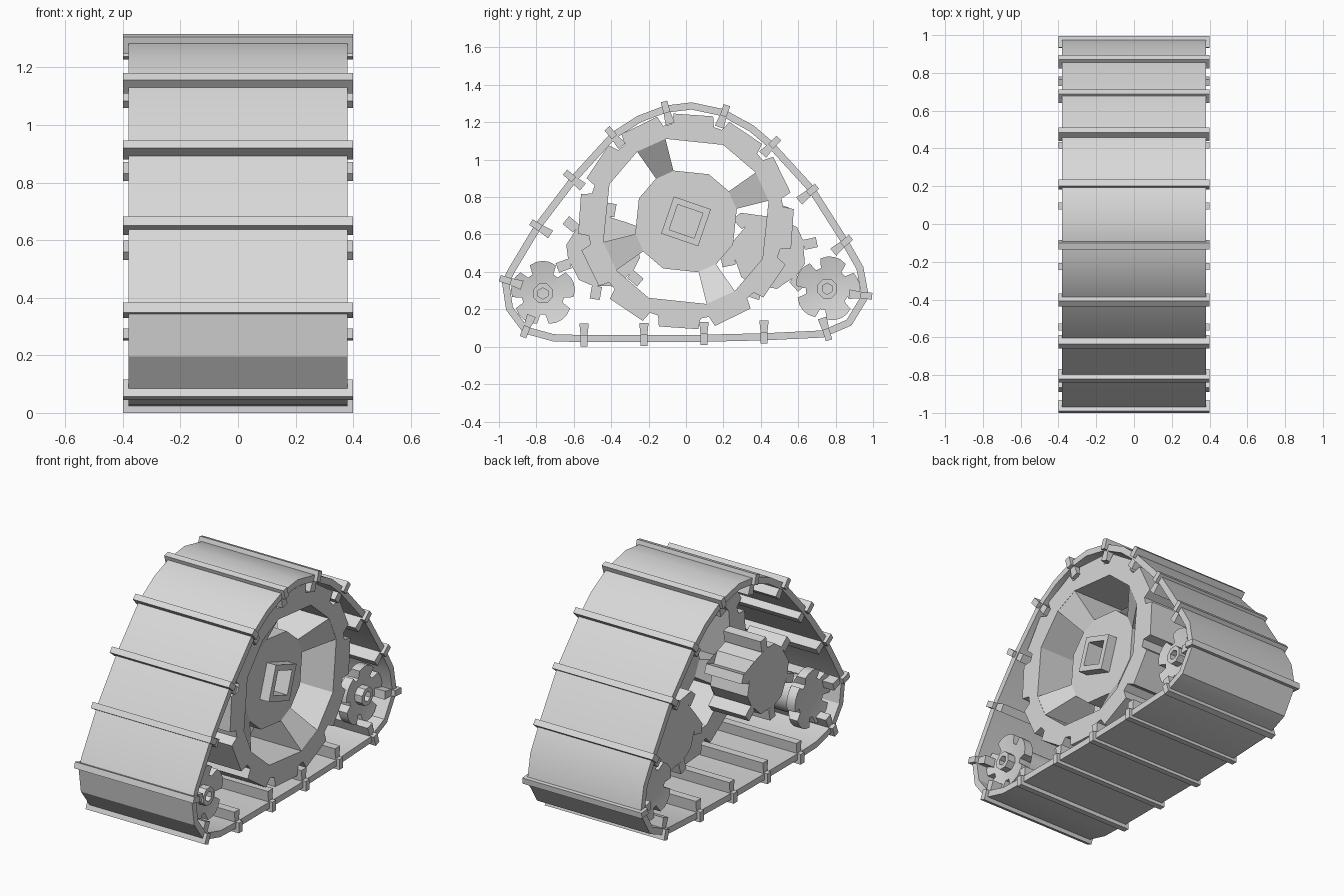
import bpy, bmesh, math
from mathutils import Vector

if "Cube" in bpy.data.objects:
    bpy.data.objects.remove(bpy.data.objects["Cube"])

grey = bpy.data.materials.new("grey")
grey.diffuse_color = (0.69, 0.69, 0.69, 1)
grey.use_nodes = True
grey.node_tree.nodes["Principled BSDF"].inputs["Base Color"].default_value = grey.diffuse_color


def finish(name, bm, smooth=None):
    bmesh.ops.recalc_face_normals(bm, faces=bm.faces)
    mesh = bpy.data.meshes.new(name)
    bm.to_mesh(mesh)
    bm.free()
    mesh.materials.append(grey)
    ob = bpy.data.objects.new(name, mesh)
    bpy.context.collection.objects.link(ob)
    if smooth:
        bpy.ops.object.select_all(action='DESELECT')
        ob.select_set(True)
        bpy.context.view_layer.objects.active = ob
        bpy.ops.object.shade_smooth_by_angle(angle=math.radians(smooth))
    return ob


def plate(name, loops, x0, x1):
    """Outline (plus holes) in the side plane, extruded across the width."""
    bm = bmesh.new()
    edges = []
    for loop in loops:
        vs = [bm.verts.new((x0, y, z)) for y, z in loop]
        edges += [bm.edges.new((vs[i - 1], vs[i])) for i in range(len(vs))]
    bmesh.ops.triangle_fill(bm, edges=edges, use_beauty=True)
    ext = bmesh.ops.extrude_face_region(bm, geom=bm.faces[:])
    for v in ext["geom"]:
        if isinstance(v, bmesh.types.BMVert):
            v.co.x = x1
    return finish(name, bm)


def loft(name, rings, smooth=None):
    """Skin a chain of equal-length rings and cap both ends."""
    bm = bmesh.new()
    rows = [[bm.verts.new(p) for p in r] for r in rings]
    n = len(rows[0])
    for a, b in zip(rows, rows[1:]):
        for i in range(n):
            bm.faces.new((a[i - 1], a[i], b[i], b[i - 1]))
    bm.faces.new(rows[0])
    bm.faces.new(rows[-1])
    return finish(name, bm, smooth)


def polar(c, r, deg):
    a = math.radians(deg)          # clockwise from straight up
    return (c[0] + r * math.sin(a), c[1] + r * math.cos(a))


def circle(c, r, n, phase=0):
    return [polar(c, r, phase + 360 * i / n) for i in range(n)]


# Belt: centre line offset to both sides
PATH = [Vector(p) for p in [
    (-.545, .045), (0, .045), (.42, .055), (.73, .07), (.87, .13), (.956, .27),
    (.928, .42), (.845, .565), (.67, .84), (.455, 1.075), (.35, 1.165), (.195, 1.25),
    (.03, 1.285), (-.11, 1.268), (-.25, 1.215), (-.39, 1.125), (-.595, .9),
    (-.785, .65), (-.935, .40), (-.962, .34), (-.942, .205), (-.856, .09), (-.71, .05)]]
N = len(PATH)


def offset(d):
    out = []
    for i, p in enumerate(PATH):
        a = (p - PATH[i - 1]).normalized()
        b = (PATH[(i + 1) % N] - p).normalized()
        t = (a + b).normalized()
        out.append(p + Vector((t.y, -t.x)) * d / max(.5, t.dot(a)))
    return out


bm = bmesh.new()
outer, inner = offset(.021), offset(-.017)
rows = [[bm.verts.new((x, p.x, p.y)) for p in loop]
        for loop, x in ((outer, -.38), (outer, .38), (inner, .38), (inner, -.38))]
for k in range(4):
    a, b = rows[k - 1], rows[k]
    for i in range(N):
        bm.faces.new((a[i - 1], a[i], b[i], b[i - 1]))
finish("belt", bm, 22)

# Cleats: outer end and inner end of each crossbar
CLEATS = [(-.995, .366, -.877, .329), (-.829, .666, -.727, .602),
          (-.647, .933, -.551, .853), (-.422, 1.168, -.337, 1.067),
          (-.118, 1.311, -.086, 1.195), (.219, 1.291, .176, 1.168),
          (.497, 1.115, .396, 1.013), (.70, .858, .604, .778),
          (.882, .585, .781, .5), (.995, .27, .872, .281),
          (.765, .035, .727, .158), (.417, .017, .417, .142),
          (.096, .008, .096, .136), (-.225, .004, -.225, .131),
          (-.545, 0, -.545, .128), (-.872, .051, -.829, .158)]


def bar(name, p, d, w0, w1, d0, d1, x):
    t = Vector((d.y, -d.x))
    plate(name, [[p + d * d0 + t * w0, p + d * d0 - t * w0,
                  p + d * d1 - t * w1, p + d * d1 + t * w1]], -x, x)


for y0, z0, y1, z1 in CLEATS:
    p = Vector((y0, z0))
    d = (Vector((y1, z1)) - p).normalized()
    bar("cleat", p, d, .018, .018, 0, .062, .4)
    bar("cleat_rib", p, d, .018, .025, .055, .124, .375)

# Drive wheel: toothed rim, hub, four sloped spokes
C = (0, .67)
ANGLES = [90 * k + a for k in range(4) for a in (-35, -14, 26)]
rim = []
for k in range(12):
    for da, r in ((-12.5, .525), (-10.5, .58), (10.5, .58), (12.5, .525)):
        rim.append(polar(C, r, 4 + 30 * k + da))
plate("drive_rim", [rim, [polar(C, .455, a) for a in ANGLES]], 0, .35)
plate("drive_hub", [[polar(C, .28, a) for a in ANGLES],
                    circle(C, .1, 4, -26)], .1, .24)
plate("drive_socket_floor", [circle(C, .12, 4, -26)], .1, .16)
plate("drive_socket", [circle(C, .148, 4, -26), circle(C, .1, 4, -26)], .2, .3)
for k in range(4):
    bm = bmesh.new()
    for da in (-35, -14):
        for r, xs in ((.457, (0, .35)), (.278, (.1, .24))):
            for x in xs:
                bm.verts.new((x, *polar(C, r, 90 * k + da)))
    bmesh.ops.convex_hull(bm, input=bm.verts[:])
    finish("drive_spoke", bm)

# Transfer gears: six-sided drums with thin paddle teeth
for c, phase in (((-.443, .51), 10), ((.445, .505), 18)):
    outline = []
    for k in range(6):
        a = phase + 60 * k
        m = Vector(c)
        d = Vector(polar((0, 0), 1, a))
        t = Vector((d.y, -d.x))
        outline += [m + d * r + t * w for r, w in
                    ((.19, .027), (.26, .027), (.26, -.027), (.19, -.027))]
        outline.append(Vector(polar(c, .2, a + 30)))
    plate("transfer_gear", [outline], -.24, .01)

# Corner sprockets: shallow dished five-lobed discs on both ends of an axle
for c, phase in (((-.765, .285), 0), ((.755, .31), 12)):
    star = []
    for k in range(5):
        for da, r in ((-29, .115), (-25, .165), (-12, .172), (0, .174),
                      (12, .172), (25, .165), (29, .115)):
            star.append((phase + 72 * k + da, r))
    for side in (-1, 1):
        def cone(x, slope, radius=None):
            return [(side * (x + slope * (radius or r)), *polar(c, radius or r, a))
                    for a, r in star]
        loft("corner_sprocket", [cone(.22, 0, .11), cone(.24, .1), cone(.28, .2),
                                 cone(.28, .2, .05)], 35)
    plate("sprocket_nut", [circle(c, .056, 8, 22), circle(c, .03, 6)], .25, .34)
    loft("sprocket_axle", [[(x, *p) for p in circle(c, .11, 24)] for x in (-.24, .24)], 30)
